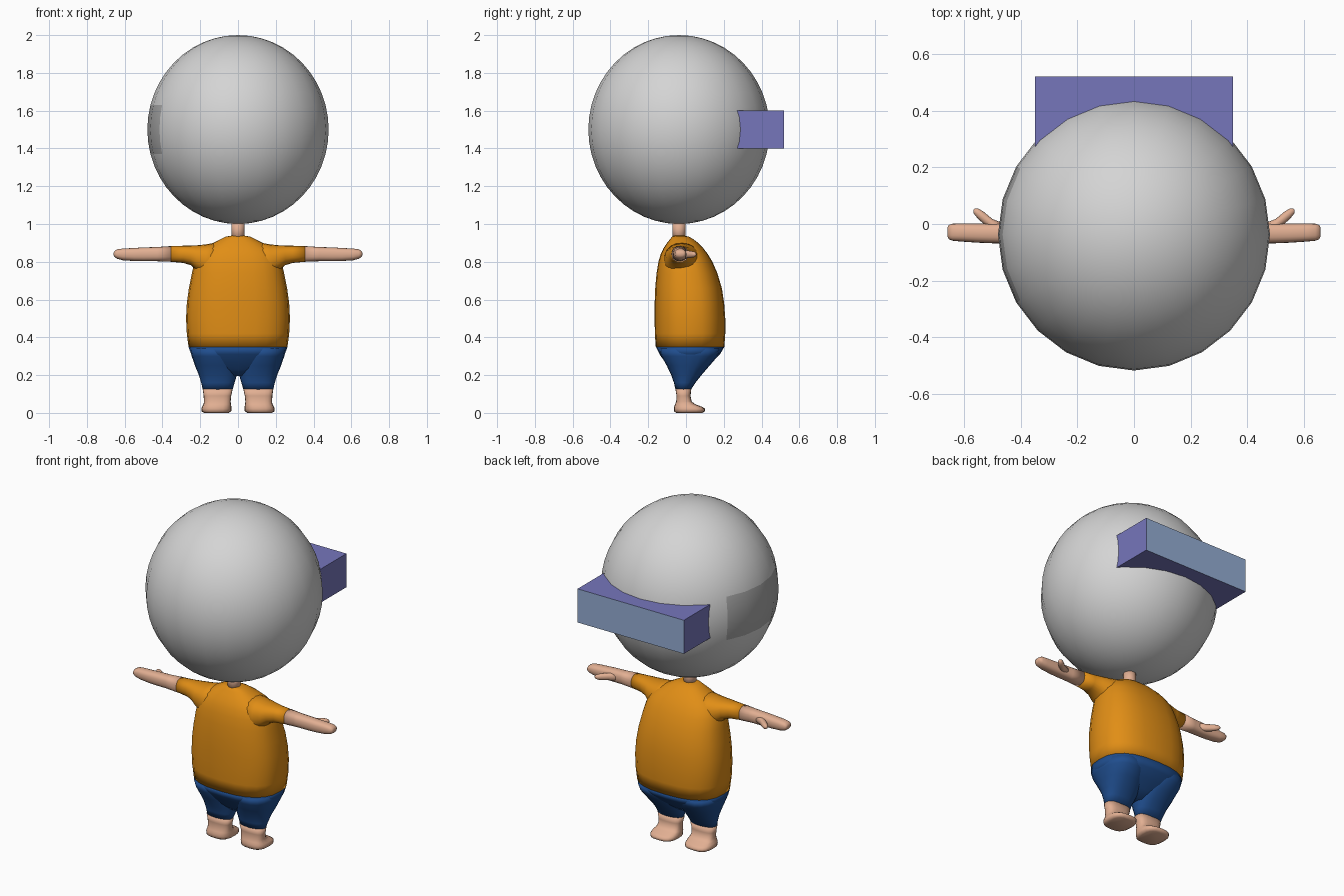
import bpy, bmesh, math
from mathutils import Vector


def material(name, rgb):
    m = bpy.data.materials.new(name)
    m.diffuse_color = (*rgb, 1)
    return m


GREY = material("light grey", (0.66, 0.66, 0.66))
DARK = material("mid grey", (0.40, 0.40, 0.40))
PURPLE = material("visor purple", (0.18, 0.18, 0.50))
GLASS = material("visor light blue", (0.30, 0.42, 0.66))
ORANGE = material("shirt orange", (0.75, 0.27, 0.008))
BLUE = material("shorts blue", (0.014, 0.075, 0.27))
SKIN = material("skin", (0.76, 0.43, 0.29))


def finish(bm, name, mats, smooth=True, mirror=False):
    bmesh.ops.recalc_face_normals(bm, faces=bm.faces)
    me = bpy.data.meshes.new(name)
    bm.to_mesh(me)
    bm.free()
    for m in mats:
        me.materials.append(m)
    for p in me.polygons:
        p.use_smooth = smooth
    ob = bpy.data.objects.new(name, me)
    bpy.context.collection.objects.link(ob)
    if mirror:
        ob.modifiers.new("mirror", 'MIRROR').use_mirror_merge = False
    return ob


def loft(name, axis, rings, mat, power=2.0, sides=24, mirror=False):
    """Rings are (position on axis, a min, a max, b min, b max);
    a, b are x, y for axis z and y, z for axis x."""
    bm = bmesh.new()
    loops = []
    for t, a0, a1, b0, b1 in rings:
        loop = []
        for i in range(sides):
            ang = 2 * math.pi * i / sides
            c, s = math.cos(ang), math.sin(ang)
            c = math.copysign(abs(c) ** (2 / power), c)
            s = math.copysign(abs(s) ** (2 / power), s)
            a = (a0 + a1) / 2 + (a1 - a0) / 2 * c
            b = (b0 + b1) / 2 + (b1 - b0) / 2 * s
            loop.append(bm.verts.new((a, b, t) if axis == 'z' else (t, a, b)))
        loops.append(loop)
    for lo, hi in zip(loops, loops[1:]):
        for i in range(sides):
            j = (i + 1) % sides
            bm.faces.new((lo[i], lo[j], hi[j], hi[i]))
    bm.faces.new(loops[0])
    bm.faces.new(loops[-1])
    return finish(bm, name, [mat], mirror=mirror)


# Round head with a darker panel on its -x side
bm = bmesh.new()
bmesh.ops.create_uvsphere(bm, u_segments=24, v_segments=24, radius=1)
for f in bm.faces:
    c = f.calc_center_median()
    side = abs(math.atan2(c.y, -c.x))
    if side < math.radians(30) and abs(c.z) < math.sin(math.radians(15)):
        f.material_index = 1
for v in bm.verts:
    v.co = Vector((v.co.x * 0.48, v.co.y * 0.48 - 0.037, v.co.z * 0.5 + 1.5))
finish(bm, "head", [GREY, DARK])

# Visor box with a pale outer face
bm = bmesh.new()
bmesh.ops.create_cube(bm, size=1)
for v in bm.verts:
    v.co = Vector((v.co.x * 0.70, 0.52 if v.co.y > 0 else 0.2, 1.5 + v.co.z * 0.2))
for f in bm.faces:
    if f.calc_center_median().y > 0.51:
        f.material_index = 1
finish(bm, "visor", [PURPLE, GLASS], smooth=False)

# Neck
loft("neck", 'z', [(0.91, -0.035, 0.035, -0.072, -0.002),
                   (1.02, -0.035, 0.035, -0.072, -0.002)], SKIN, sides=16)

# Shirt body: (height, half width, back, belly)
torso = [(0.35, 0.262, -0.160, 0.203), (0.42, 0.271, -0.165, 0.208),
         (0.50, 0.275, -0.166, 0.208), (0.58, 0.271, -0.166, 0.202),
         (0.66, 0.260, -0.163, 0.190), (0.74, 0.244, -0.156, 0.166),
         (0.80, 0.230, -0.146, 0.140), (0.84, 0.210, -0.134, 0.116),
         (0.87, 0.178, -0.120, 0.093), (0.90, 0.130, -0.100, 0.064),
         (0.92, 0.092, -0.084, 0.038), (0.933, 0.066, -0.074, 0.015),
         (0.938, 0.036, -0.066, -0.005)]
loft("shirt_body", 'z', [(z, -w, w, a, b) for z, w, a, b in torso], ORANGE, power=2.5)

# Sleeves, along x
loft("sleeves", 'x', [(0.10, -0.118, 0.080, 0.70, 0.905),
                      (0.17, -0.115, 0.070, 0.72, 0.892),
                      (0.22, -0.105, 0.052, 0.755, 0.887),
                      (0.25, -0.095, 0.036, 0.782, 0.886),
                      (0.29, -0.084, 0.020, 0.794, 0.885),
                      (0.355, -0.076, 0.010, 0.80, 0.883)], ORANGE, 2.3, 20, True)

# Forearms and flat hands
loft("arms", 'x', [(0.355, -0.076, 0.010, 0.80, 0.883),
                   (0.43, -0.070, 0.003, 0.803, 0.878),
                   (0.50, -0.068, 0.002, 0.803, 0.876),
                   (0.55, -0.066, 0.002, 0.804, 0.873),
                   (0.61, -0.062, 0.002, 0.808, 0.870),
                   (0.64, -0.059, 0.001, 0.816, 0.866),
                   (0.653, -0.054, -0.003, 0.825, 0.858),
                   (0.658, -0.044, -0.012, 0.834, 0.850)], SKIN, 2.5, 20, True)

# Thumbs, slanting outward
loft("thumbs", 'x', [(0.46, -0.035, 0.002, 0.820, 0.860),
                     (0.50, -0.022, 0.018, 0.818, 0.860),
                     (0.53, 0.000, 0.043, 0.820, 0.858),
                     (0.55, 0.018, 0.055, 0.823, 0.855),
                     (0.562, 0.032, 0.055, 0.829, 0.850),
                     (0.567, 0.040, 0.050, 0.835, 0.845)], SKIN, 2.2, 12, True)

# Shorts: seat and two legs
seat = [(0.35, 0.262, -0.160, 0.203), (0.31, 0.248, -0.140, 0.180),
        (0.27, 0.215, -0.112, 0.138), (0.23, 0.150, -0.080, 0.090),
        (0.195, 0.060, -0.045, 0.045)]
loft("shorts_seat", 'z', [(z, -w, w, a, b) for z, w, a, b in seat], BLUE, power=2.5)
loft("shorts_legs", 'z', [(0.34, 0.01, 0.254, -0.140, 0.180),
                          (0.30, 0.004, 0.245, -0.130, 0.168),
                          (0.25, 0.002, 0.228, -0.102, 0.125),
                          (0.20, 0.006, 0.207, -0.078, 0.082),
                          (0.16, 0.018, 0.195, -0.064, 0.050),
                          (0.125, 0.028, 0.187, -0.056, 0.028)], BLUE, 2.3, 20, True)

# Ankles and feet, toes toward +y
loft("feet", 'z', [(0.126, 0.028, 0.187, -0.056, 0.028),
                   (0.09, 0.036, 0.182, -0.050, 0.024),
                   (0.06, 0.039, 0.180, -0.052, 0.030),
                   (0.045, 0.037, 0.183, -0.058, 0.050),
                   (0.033, 0.035, 0.190, -0.063, 0.084),
                   (0.022, 0.034, 0.194, -0.064, 0.101),
                   (0.008, 0.036, 0.193, -0.063, 0.100),
                   (0.0, 0.050, 0.180, -0.052, 0.086)], SKIN, 2.8, 20, True)
